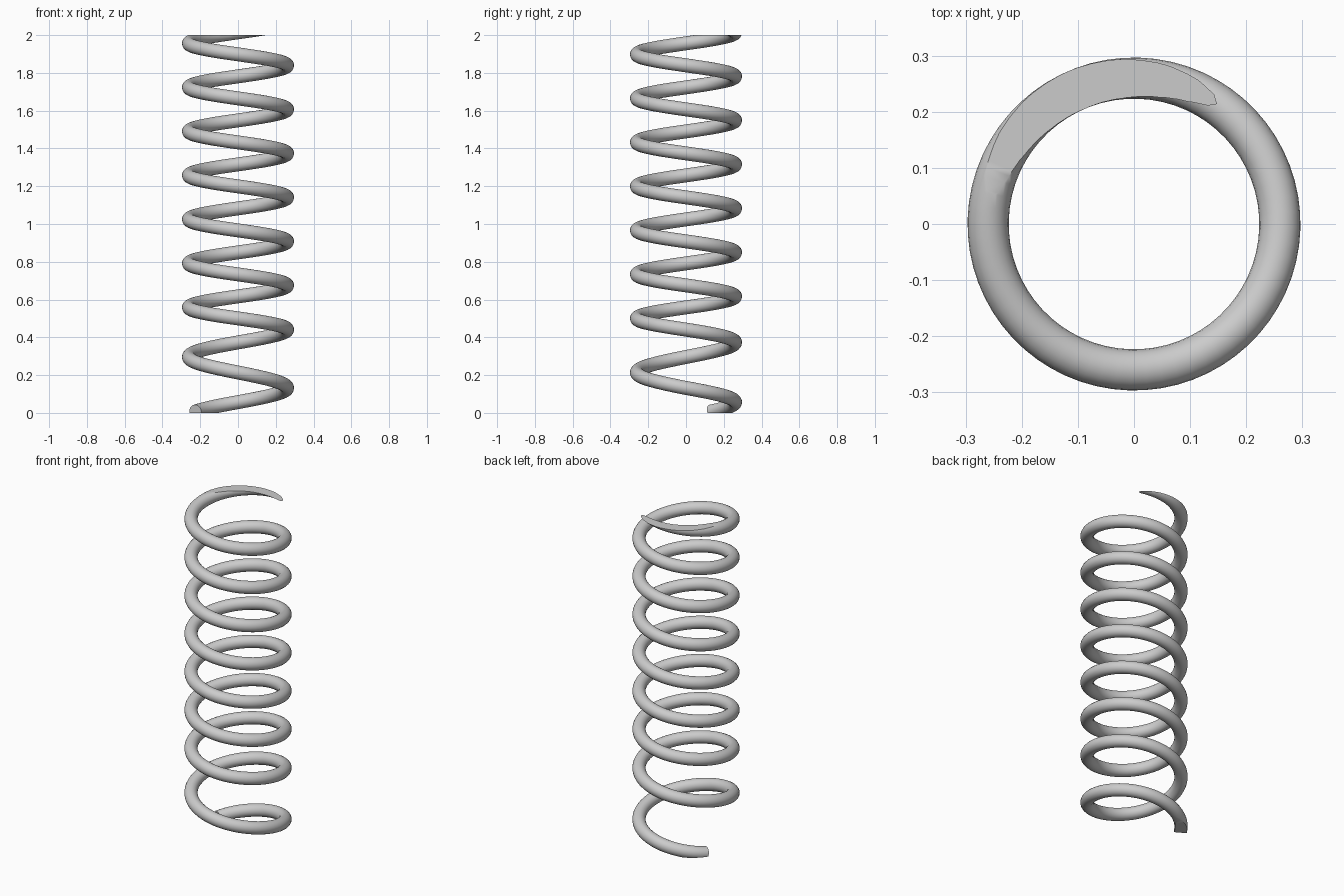
import bpy, bmesh, math

if "Cube" in bpy.data.objects:
    bpy.data.objects.remove(bpy.data.objects["Cube"], do_unlink=True)

COIL_R, WIRE_R = 0.26, 0.0367
SIDES, STEPS = 20, 64            # wire sides, steps per turn
START = math.radians(150)
TURNS = 8.36
HEIGHT = 2.0


def pitch(turn):
    """Rise per turn: open at the foot, tighter above."""
    if turn < 0.417:
        return 0.30
    if turn < 0.917:
        return 0.328
    return max(0.233, 0.328 - 0.153 * (turn - 0.917))


# Sweep a round wire along the clockwise rising coil
bm = bmesh.new()
rings = []
z = 0.007
for i in range(int(TURNS * STEPS) + 1):
    turn = i / STEPS
    a = START - turn * math.tau
    slope = math.atan2(pitch(turn), math.tau * COIL_R)
    ring = []
    for k in range(SIDES):
        b = math.tau * k / SIDES
        out, up = WIRE_R * math.cos(b), WIRE_R * math.sin(b)
        r, lean = COIL_R + out, -up * math.sin(slope)
        ring.append(bm.verts.new((
            r * math.cos(a) + lean * math.sin(a),
            r * math.sin(a) - lean * math.cos(a),
            z + up * math.cos(slope))))
    rings.append(ring)
    z += pitch(turn + 0.5 / STEPS) / STEPS

for low, high in zip(rings, rings[1:]):
    for k in range(SIDES):
        n = (k + 1) % SIDES
        bm.faces.new((low[k], low[n], high[n], high[k]))
bm.faces.new(rings[0])
bm.faces.new(rings[-1])

# Grind both ends flat
for level, direction in ((0.0, -1), (HEIGHT, 1)):
    cut = bmesh.ops.bisect_plane(
        bm, geom=bm.verts[:] + bm.edges[:] + bm.faces[:], dist=1e-6,
        plane_co=(0, 0, level), plane_no=(0, 0, direction), clear_outer=True)
    rim = [e for e in cut["geom_cut"] if isinstance(e, bmesh.types.BMEdge)]
    bmesh.ops.triangle_fill(bm, edges=rim, use_beauty=True)
bmesh.ops.recalc_face_normals(bm, faces=bm.faces[:])

mesh = bpy.data.meshes.new("coil_spring")
bm.to_mesh(mesh)
bm.free()
spring = bpy.data.objects.new("coil_spring", mesh)
bpy.context.collection.objects.link(spring)

# Plain grey metal
grey = bpy.data.materials.new("grey_metal")
grey.use_nodes = True
colour = (0.6, 0.6, 0.6, 1)
grey.diffuse_color = colour
grey.node_tree.nodes["Principled BSDF"].inputs["Base Color"].default_value = colour
mesh.materials.append(grey)

# Smooth wire, sharp ground ends
bpy.ops.object.select_all(action='DESELECT')
spring.select_set(True)
bpy.context.view_layer.objects.active = spring
bpy.ops.object.shade_smooth_by_angle(angle=math.radians(30))
